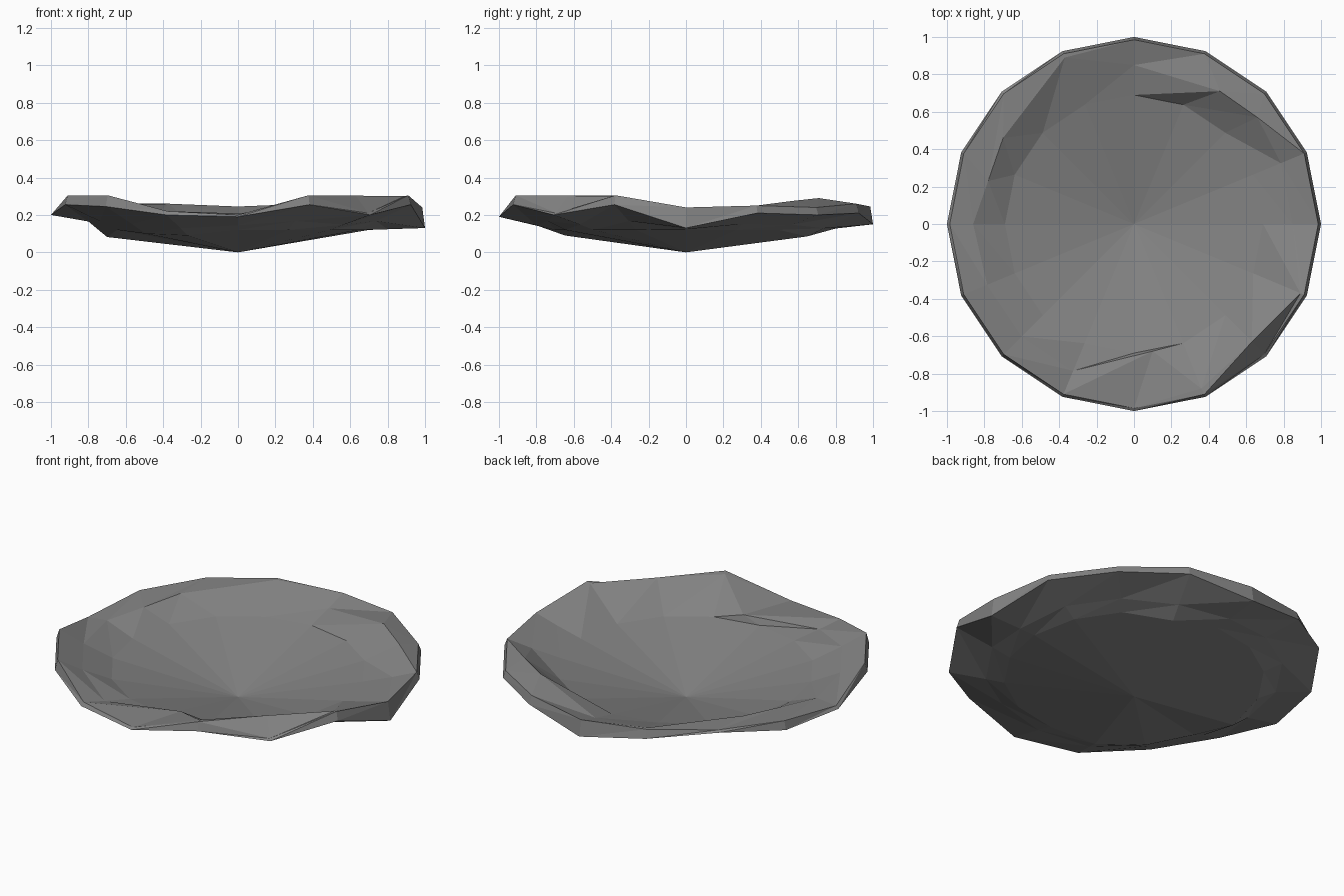
import bpy, bmesh, math

if "Cube" in bpy.data.objects:
    bpy.data.objects.remove(bpy.data.objects["Cube"])

N = 16


def ring(bm, radius, heights, moved={}):
    """One 16-sided loop with uneven heights; 'moved' shifts single corners."""
    out = []
    for k in range(N):
        a = 2 * math.pi * k / N
        co = (radius * math.cos(a), radius * math.sin(a), heights[k])
        out.append(bm.verts.new(moved.get(k, co)))
    return out


def bridge(bm, a, b):
    """Triangulated band between two loops."""
    for k in range(N):
        j = (k + 1) % N
        bm.faces.new((a[k], b[k], b[j]))
        bm.faces.new((a[k], b[j], a[j]))


def fan(bm, centre, loop):
    for k in range(N):
        bm.faces.new((centre, loop[k], loop[(k + 1) % N]))


def mix(a, b, t):
    return [p + (q - p) * t for p, q in zip(a, b)]


# uneven heights of the dish, counter-clockwise from +x
bowl = [.12, .12, .12, .085, .115, .12, .12, .11, .082, .12, .10, .09, .12, .12, .12, .12]
lower = [.13, .21, .20, .21, .15, .21, .25, .20, .20, .255, .245, .20, .19, .255, .20, .255]
upper = [.24, .25, .24, .26, .245, .26, .26, .25, .215, .305, .305, .22, .20, .305, .21, .305]
well_top = [.165] * N

# crests where the rim leans in over the well
crests = {2: (.66, .57, .275), 3: (.46, .71, .29), 5: (-.37, .89, .26),
          6: (-.70, .46, .255), 7: (-.78, .23, .24), 8: (-.86, 0, .228),
          12: (.10, -.68, .205), 13: (.36, -.88, .30), 14: (.63, -.63, .303),
          15: (.89, -.37, .30)}

shelf_z = mix(bowl, lower, .35)
shelf_z[7], shelf_z[8] = .165, .165

bm = bmesh.new()
# underside
base = bm.verts.new((0, 0, 0))
under = ring(bm, .70, bowl)
shelf = ring(bm, .80, shelf_z)
edge_low = ring(bm, 1.0, lower)
# rim and top surface
edge_high = ring(bm, .985, upper)
crest = ring(bm, .85, mix(well_top, upper, .5), crests)
inner = ring(bm, .69, well_top)
well = bm.verts.new((0, 0, .004))

fan(bm, base, under)
loops = (under, shelf, edge_low, edge_high, crest, inner)
for a, b in zip(loops, loops[1:]):
    bridge(bm, a, b)
fan(bm, well, inner)
bmesh.ops.recalc_face_normals(bm, faces=bm.faces)

mesh = bpy.data.meshes.new("dish")
bm.to_mesh(mesh)
bm.free()
dish = bpy.data.objects.new("dish", mesh)
bpy.context.collection.objects.link(dish)

# single grey colour
grey = bpy.data.materials.new("grey")
grey.diffuse_color = (.23, .23, .23, 1)
grey.use_nodes = True
grey.node_tree.nodes["Principled BSDF"].inputs["Base Color"].default_value = grey.diffuse_color
mesh.materials.append(grey)
